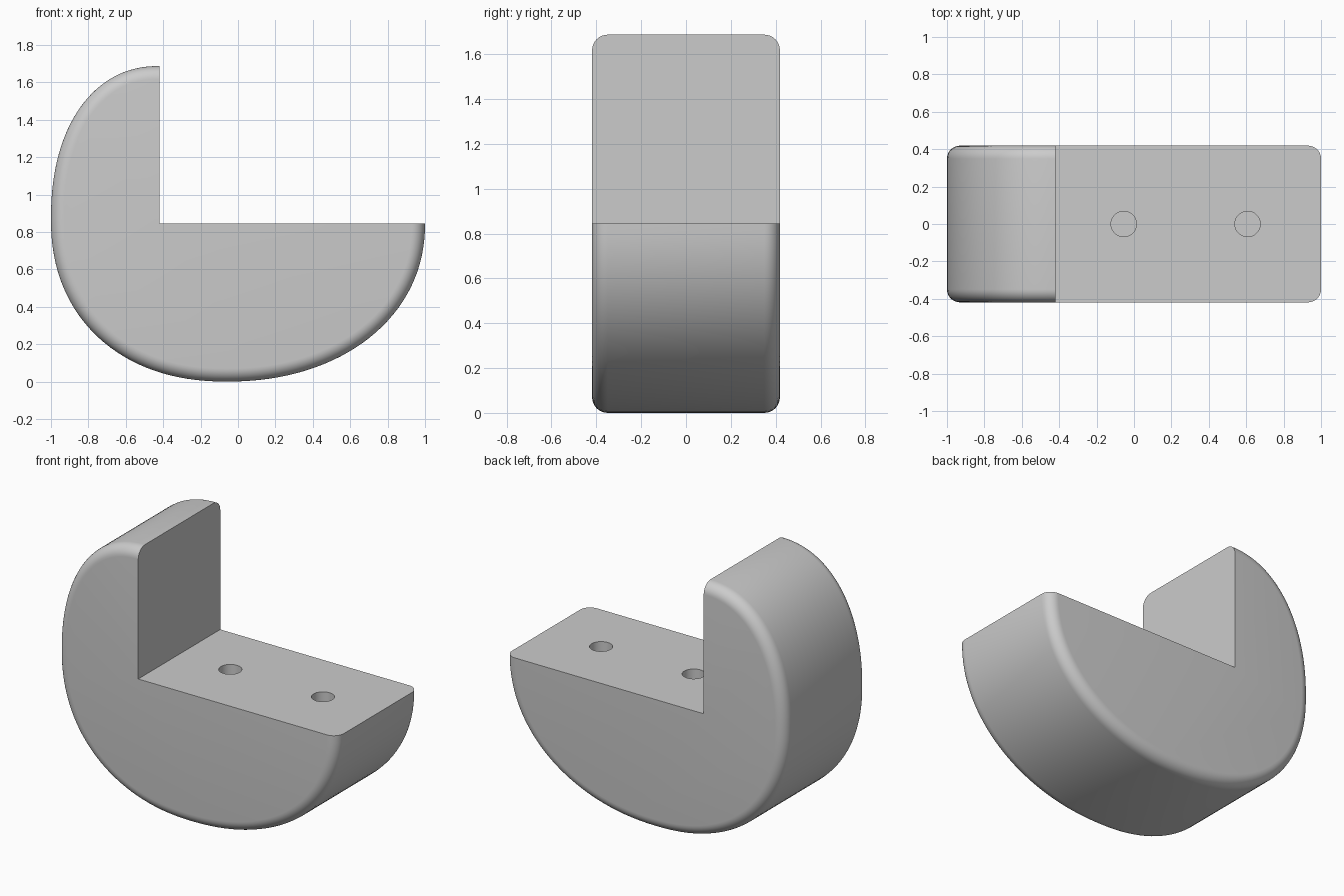
import bpy, bmesh
from math import sin, cos, pi, radians, hypot, copysign

if "Cube" in bpy.data.objects:
    bpy.data.objects.remove(bpy.data.objects["Cube"], do_unlink=True)

HALF_WIDTH = 0.419
FILLET = 0.07
NOTCH = (-0.42, 0.845)

grey = bpy.data.materials.new("plain grey")
grey.use_nodes = True
colour = (0.6, 0.6, 0.6, 1)
grey.diffuse_color = colour
grey.node_tree.nodes["Principled BSDF"].inputs["Base Color"].default_value = colour


def power(value, exponent):
    return copysign(abs(value) ** exponent, value)


def arc(cx, cz, a, b, start, p, steps=32):
    """Quarter superellipse: list of points with their outward normals."""
    out = []
    for i in range(steps + 1):
        t = start + i / steps * pi / 2
        u, v = power(cos(t), 2 / p), power(sin(t), 2 / p)
        nx, nz = power(u, p - 1) / a, power(v, p - 1) / b
        n = hypot(nx, nz)
        out.append((cx + a * u, cz + b * v, nx / n, nz / n))
    return out


# Outer curve: back crest, lower back, lower front
curve = (arc(NOTCH[0], 0.87, 0.58, 0.817, pi / 2, 2.2)
         + arc(-0.06, 0.87, 0.94, 0.87, pi, 2.2)[1:]
         + arc(-0.06, NOTCH[1], 1.06, NOTCH[1], 1.5 * pi, 2.12)[1:])

# Cross-section layers across the width, with rounded outer rims
STEPS = 8
rim = [(HALF_WIDTH - FILLET * (1 - cos(k / STEPS * pi / 2)),
        FILLET * (1 - sin(k / STEPS * pi / 2))) for k in range(STEPS + 1)]
layers = [(-y, d) for y, d in rim] + [(y, d) for y, d in reversed(rim)]

bm = bmesh.new()
rings = []
for y, d in layers:
    ring = [bm.verts.new((x - nx * d, y, z - nz * d)) for x, z, nx, nz in curve]
    ring.append(bm.verts.new((NOTCH[0], y, NOTCH[1])))
    rings.append(ring)
for lower, upper in zip(rings, rings[1:]):
    for i in range(len(curve) - 1):
        bm.faces.new((lower[i], lower[i + 1], upper[i + 1], upper[i]))
# Flat notch faces and flat sides
for end in (0, -2):
    bm.faces.new([r[end] for r in rings] + [r[-1] for r in reversed(rings)])
for side in (0, -1):
    bm.faces.new(rings[side])
bmesh.ops.recalc_face_normals(bm, faces=bm.faces)
mesh = bpy.data.meshes.new("curved_body")
bm.to_mesh(mesh)
bm.free()
mesh.materials.append(grey)
body = bpy.data.objects.new("curved_body", mesh)
bpy.context.collection.objects.link(body)

# Two blind screw holes in the ledge
cutters = []
for name, x in (("rear_hole_cutter", -0.055), ("front_hole_cutter", 0.607)):
    bpy.ops.mesh.primitive_cylinder_add(vertices=40, radius=0.068, depth=0.8,
                                        location=(x, 0, NOTCH[1]))
    cutter = bpy.context.object
    cutter.name = name
    cutter.data.materials.append(grey)
    cutter.hide_render = True
    cutters.append(cutter)
    cut = body.modifiers.new(name, "BOOLEAN")
    cut.operation = "DIFFERENCE"
    cut.solver = "EXACT"
    cut.object = cutter

# Bake the cuts, drop the cutters, then shade smooth with sharp edges kept
bpy.context.view_layer.update()
result = bpy.data.meshes.new_from_object(
    body.evaluated_get(bpy.context.evaluated_depsgraph_get()))
body.modifiers.clear()
body.data = result
for cutter in cutters:
    bpy.data.objects.remove(cutter, do_unlink=True)
bpy.ops.object.select_all(action="DESELECT")
body.select_set(True)
bpy.context.view_layer.objects.active = body
bpy.ops.object.shade_smooth_by_angle(angle=radians(30))
